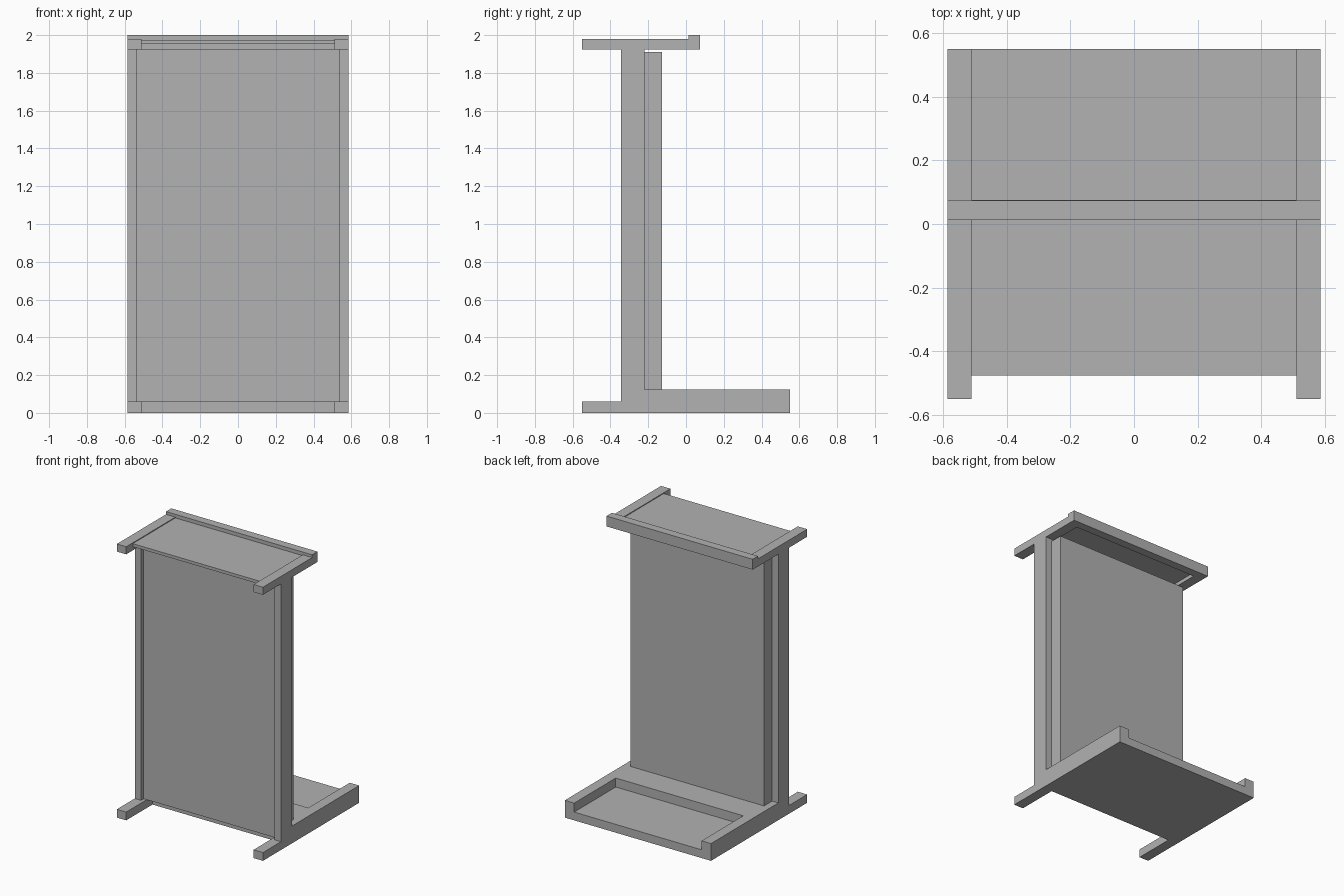
import bpy
import bmesh

cube = bpy.data.objects.get("Cube")
if cube:
    bpy.data.objects.remove(cube, do_unlink=True)

grey = bpy.data.materials.new("plain_grey")
grey.use_nodes = True
colour = (0.445, 0.445, 0.445, 1)
grey.diffuse_color = colour
grey.node_tree.nodes["Principled BSDF"].inputs["Base Color"].default_value = colour


def extrude_profile(name, points, x0, x1):
    """Extrude a side outline of (y, z) points from x0 to x1."""
    bm = bmesh.new()
    face = bm.faces.new([bm.verts.new((x0, y, z)) for y, z in points])
    new = bmesh.ops.extrude_face_region(bm, geom=[face])["geom"]
    moved = [v for v in new if isinstance(v, bmesh.types.BMVert)]
    bmesh.ops.translate(bm, verts=moved, vec=(x1 - x0, 0, 0))
    bmesh.ops.recalc_face_normals(bm, faces=bm.faces)
    mesh = bpy.data.meshes.new(name)
    bm.to_mesh(mesh)
    bm.free()
    mesh.materials.append(grey)
    obj = bpy.data.objects.new(name, mesh)
    bpy.context.collection.objects.link(obj)
    return obj


def box(name, x0, x1, y0, y1, z0, z1):
    return extrude_profile(name, [(y0, z0), (y1, z0), (y1, z1), (y0, z1)], x0, x1)


OUT, RAIL, POST = 0.585, 0.51, 0.535      # outer side, rail inside, post inside
FRONT, BACK = -0.55, 0.55
POST_FRONT, POST_BACK = -0.345, -0.22
FOOT, BASE = 0.06, 0.125                  # foot and base heights
RAIL_LOW, RAIL_TOP = 1.925, 1.98
BAR_FRONT, BAR_BACK = 0.012, 0.073

# Matching foot, post and top rail on each side
foot_outline = [(FRONT, 0), (BACK, 0), (BACK, BASE),
                (POST_BACK, BASE), (POST_BACK, FOOT), (FRONT, FOOT)]
for side, s in (("left", 1), ("right", -1)):
    extrude_profile(side + "_foot", foot_outline, s * RAIL, s * OUT)
    box(side + "_post", s * POST, s * OUT, POST_FRONT, POST_BACK, FOOT, RAIL_LOW)
    box(side + "_top_rail", s * RAIL, s * OUT, FRONT, BAR_FRONT, RAIL_LOW, RAIL_TOP)

# Base with a raised step and a shallow floor open at the back
step_outline = [(-0.25, 0), (BACK, 0), (BACK, FOOT), (0.075, FOOT),
                (0.075, BASE), (POST_BACK, BASE), (POST_BACK, FOOT), (-0.25, FOOT)]
extrude_profile("base_tray", step_outline, -RAIL, RAIL)

# Upright panels
box("front_panel", -POST, POST, -0.315, POST_BACK, FOOT, RAIL_LOW)
box("back_panel", -POST, POST, POST_BACK, -0.128, BASE, 1.91)

# Top shelf and its raised back bar
box("top_shelf", -RAIL, RAIL, -0.475, BAR_FRONT, 1.952, 1.974)
box("top_back_bar", -OUT, OUT, BAR_FRONT, BAR_BACK, RAIL_LOW, 2.0)
